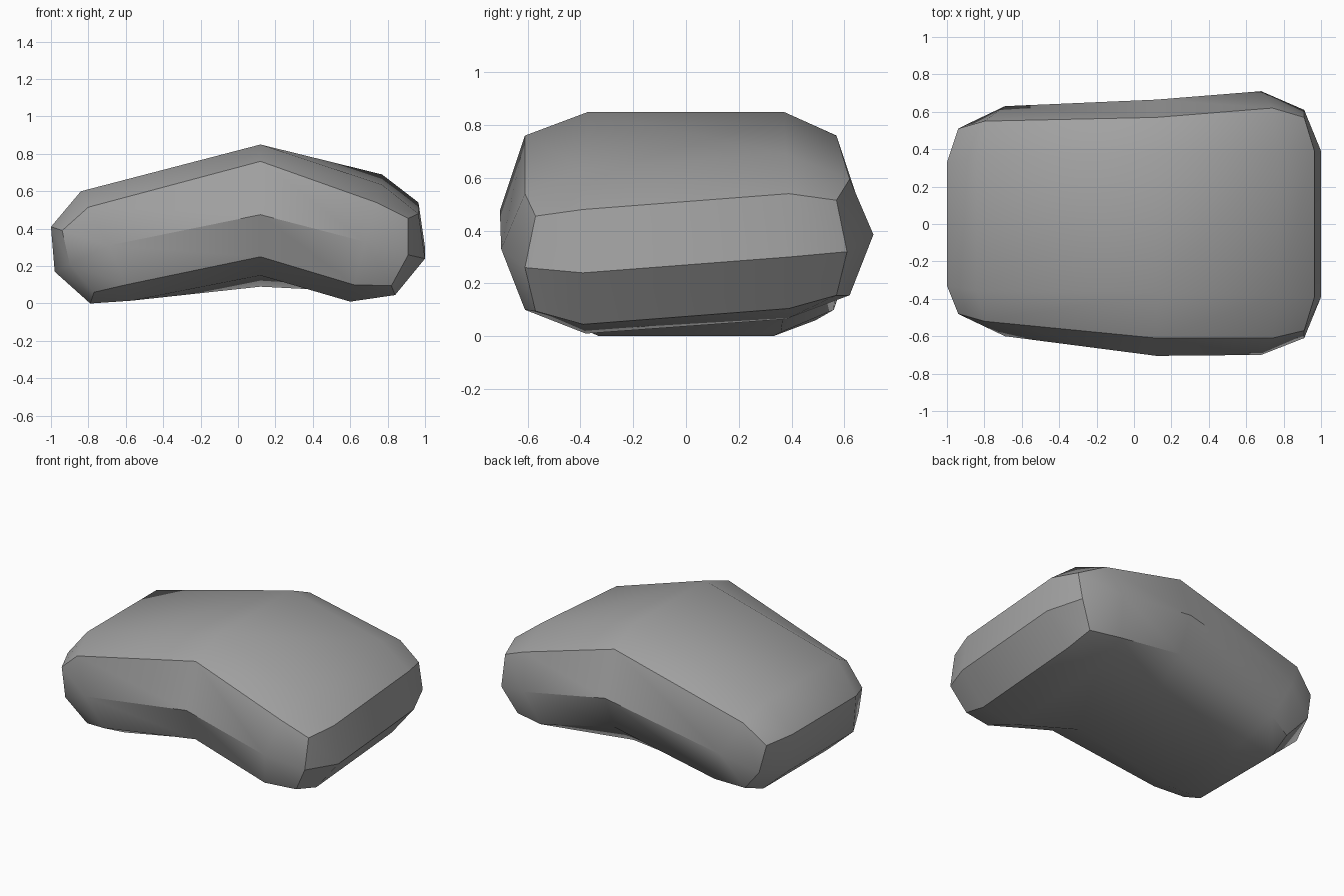
import bpy
import bmesh
import math

default_cube = bpy.data.objects.get("Cube")
if default_cube:
    bpy.data.objects.remove(default_cube, do_unlink=True)

# Stone colour
stone = bpy.data.materials.new("stone grey")
stone.use_nodes = True
stone.diffuse_color = (0.36, 0.36, 0.36, 1)
stone.node_tree.nodes["Principled BSDF"].inputs["Base Color"].default_value = stone.diffuse_color

# Five stations along the stone; the back edge bulges and lifts a little
BULGE = (.03, .03, -.04, .01, 0)
INNER_WIDTH = (.33, .36, .37, .38, .39)
LIFT = (0, 0, 0, .055, .06)


def layer(outer_x, outer_y, outer_z, inner_x, inner_z, inner_lift=LIFT):
    """Four rows of points, front to back: outer, inner, inner, outer."""
    front_outer = [(x, -y, z) for x, y, z in zip(outer_x, outer_y, outer_z)]
    front_inner = [(x, -y, z) for x, y, z in zip(inner_x, INNER_WIDTH, inner_z)]
    back_inner = [(x, -y, z + lift) for (x, y, z), lift in zip(front_inner, inner_lift)]
    back_outer = [(x, -y + bulge, z + lift)
                  for (x, y, z), bulge, lift in zip(front_outer, BULGE, LIFT)]
    return [front_outer, front_inner, back_inner, back_outer]


crown = layer((-.94, -.8, .12, .74, .91), (.48, .52, .61, .61, .57),
              (.39, .515, .76, .54, .455),
              (-1, -.84, .12, .77, .965), (.41, .6, .85, .635, .48))
girdle = layer((-.9, -.69, .12, .68, .91), (.5, .6, .705, .7, .61),
               (.21, .31, .475, .33, .26),
               (-.98, 0, 0, 0, 1), (.17, 0, 0, 0, .24))
underside = layer((-.77, -.6, .12, .62, .82), (.46, .53, .61, .61, .57),
                  (.06, .1, .25, .1, .095),
                  (-.79, -.57, .12, .6, .84), (0, .015, .15, .01, .045),
                  (0, 0, -.06, .055, .06))

# Grid positions around the rim, in order
rim = ([(0, i) for i in range(5)] + [(1, 4), (2, 4)]
       + [(3, i) for i in reversed(range(5))] + [(2, 0), (1, 0)])

bm = bmesh.new()


def add_points(rows, rim_only=False):
    return {(r, i): bm.verts.new(co) for r, row in enumerate(rows)
            for i, co in enumerate(row) if not rim_only or (r, i) in rim}


top = add_points(crown)
middle = add_points(girdle, rim_only=True)
bottom = add_points(underside)

# Top and underside surfaces
for grid in (top, bottom):
    for r in range(3):
        for i in range(4):
            bm.faces.new([grid[r, i], grid[r, i + 1], grid[r + 1, i + 1], grid[r + 1, i]])

# Two faceted bands around the sides
for upper, lower in ((top, middle), (middle, bottom)):
    for a, b in zip(rim, rim[1:] + rim[:1]):
        bm.faces.new([upper[a], lower[a], lower[b], upper[b]])

bmesh.ops.recalc_face_normals(bm, faces=bm.faces)
mesh = bpy.data.meshes.new("bent_stone")
bm.to_mesh(mesh)
bm.free()
mesh.materials.append(stone)

# Soft top and underside, crisp rims
bent_stone = bpy.data.objects.new("bent_stone", mesh)
bpy.context.collection.objects.link(bent_stone)
bpy.ops.object.select_all(action="DESELECT")
bent_stone.select_set(True)
bpy.context.view_layer.objects.active = bent_stone
bpy.ops.object.shade_smooth_by_angle(angle=math.radians(38))
